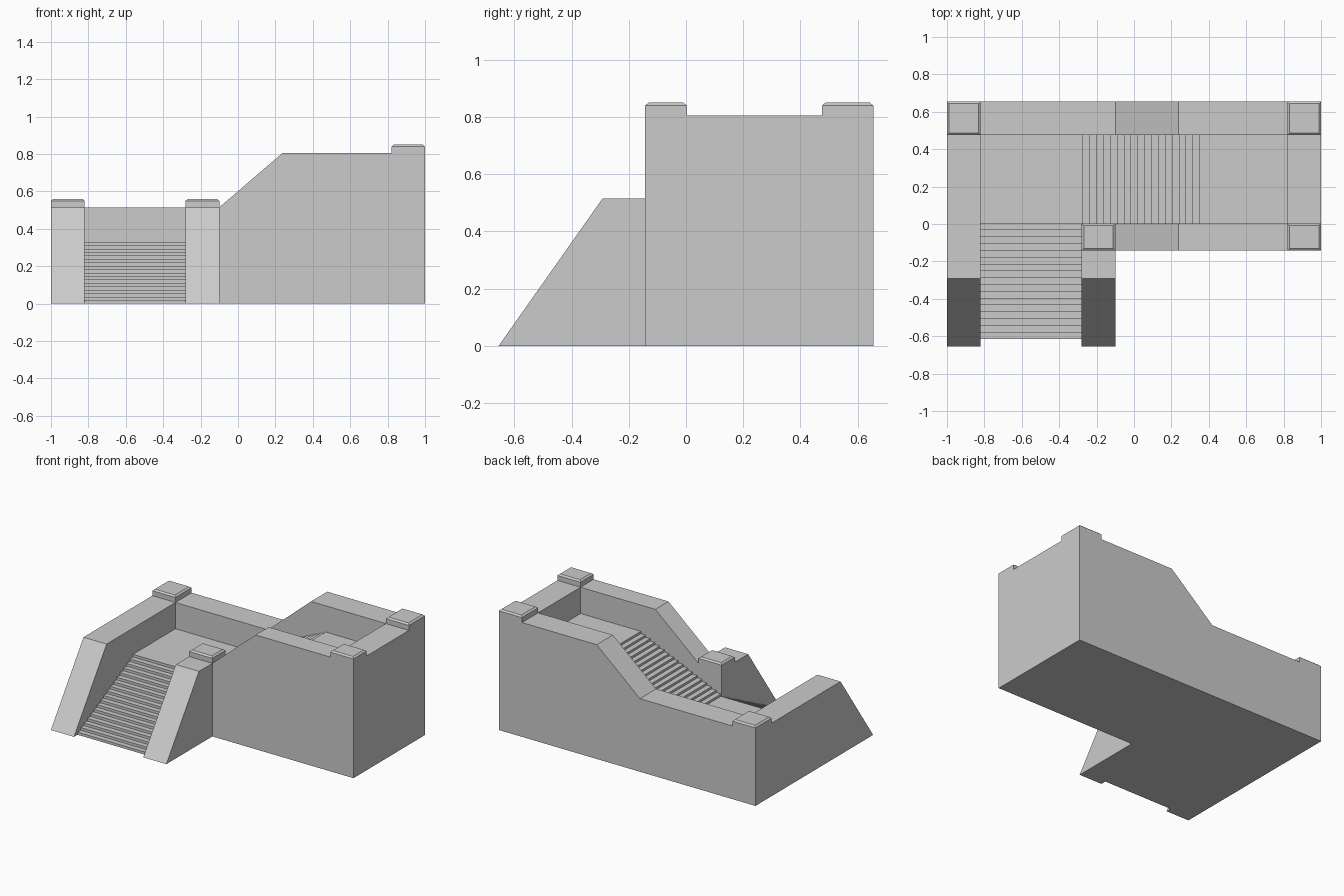
import bpy
import bmesh

if "Cube" in bpy.data.objects:
    bpy.data.objects.remove(bpy.data.objects["Cube"])

# Key positions
Y0, Y1 = -0.655, 0.655        # overall depth
FRONT, INNER = -0.143, 0.003  # front wall faces
BACK = 0.475                  # inner face of back wall
LEFT, RIGHT = -0.82, 0.82     # inner faces of side walls
POST0, POST1 = -0.28, -0.10   # stair side wall
LOW, HIGH = 0.515, 0.805      # wall tops
LAND1, LAND2 = 0.33, 0.62     # landing heights
STEPS = 18


def extrude(name, profile, axis, start, end):
    """Extrude a (horizontal, z) profile along 'x' or 'y'."""
    def point(p, d):
        return (d, p[0], p[1]) if axis == 'x' else (p[0], d, p[1])
    bm = bmesh.new()
    a = [bm.verts.new(point(p, start)) for p in profile]
    b = [bm.verts.new(point(p, end)) for p in profile]
    bm.faces.new(a)
    bm.faces.new(b[::-1])
    n = len(profile)
    for i in range(n):
        j = (i + 1) % n
        bm.faces.new((a[j], a[i], b[i], b[j]))
    bmesh.ops.recalc_face_normals(bm, faces=bm.faces)
    return finish(name, bm)


def finish(name, bm):
    mesh = bpy.data.meshes.new(name)
    bm.to_mesh(mesh)
    bm.free()
    obj = bpy.data.objects.new(name, mesh)
    bpy.context.collection.objects.link(obj)
    return obj


def stair_line(start, end, z0, z1):
    """Zigzag of risers and treads; first riser at start, last at end."""
    run, rise = (end - start) / (STEPS - 1), (z1 - z0) / STEPS
    pts = []
    for i in range(STEPS):
        pts += [(start + run * i, z0 + rise * i), (start + run * i, z0 + rise * (i + 1))]
    return pts


def cap(name, x0, x1, y0, y1, z):
    """Flat post cap with a small chamfer around its top."""
    inset = 0.012
    bm = bmesh.new()
    rings = []
    for d, h in ((0, z), (0, z + 0.035), (inset, z + 0.045)):
        rings.append([bm.verts.new(v) for v in (
            (x0 + d, y0 + d, h), (x1 - d, y0 + d, h), (x1 - d, y1 - d, h), (x0 + d, y1 - d, h))])
    for lo, hi in zip(rings, rings[1:]):
        for i in range(4):
            j = (i + 1) % 4
            bm.faces.new((lo[i], lo[j], hi[j], hi[i]))
    bm.faces.new(rings[0][::-1])
    bm.faces.new(rings[-1])
    finish(name, bm)


# Lower flight, rising towards the back
lower = stair_line(Y0 + 0.039, INNER, 0, LAND1)
extrude("lower_stairs", lower + [(INNER, 0)], 'x', LEFT, POST0)

# Lower landing, upper flight and upper landing in one solid
upper = [(LEFT, 0), (LEFT, LAND1)] + stair_line(-0.275, 0.35, LAND1, LAND2)
extrude("upper_stairs_and_landings", upper + [(RIGHT, LAND2), (RIGHT, 0)], 'y', INNER, BACK)

# Sloped walls either side of the lower flight
for name, x0, x1, y_end in (("left_wall", -1, LEFT, BACK), ("stair_side_wall", POST0, POST1, INNER)):
    extrude(name, [(Y0, 0), (-0.292, LOW), (y_end, LOW), (y_end, 0)], 'x', x0, x1)

# Long walls that climb with the upper flight
for name, x0, y0, y1 in (("back_wall", -1, BACK, Y1), ("front_wall", POST1, FRONT, INNER)):
    profile = [(x0, 0), (POST1, LOW), (0.237, HIGH), (1, HIGH), (1, 0)]
    if x0 < POST1:
        profile.insert(1, (x0, LOW))
    extrude(name, profile, 'y', y0, y1)

# End wall of the upper landing
extrude("right_wall", [(INNER, 0), (INNER, HIGH), (BACK, HIGH), (BACK, 0)], 'x', RIGHT, 1)

# Corner post caps
cap("back_left_cap", -1, LEFT, BACK, Y1, LOW)
cap("stair_post_cap", POST0, POST1, FRONT, INNER, LOW)
cap("back_right_cap", RIGHT, 1, BACK, Y1, HIGH)
cap("front_right_cap", RIGHT, 1, FRONT, INNER, HIGH)
